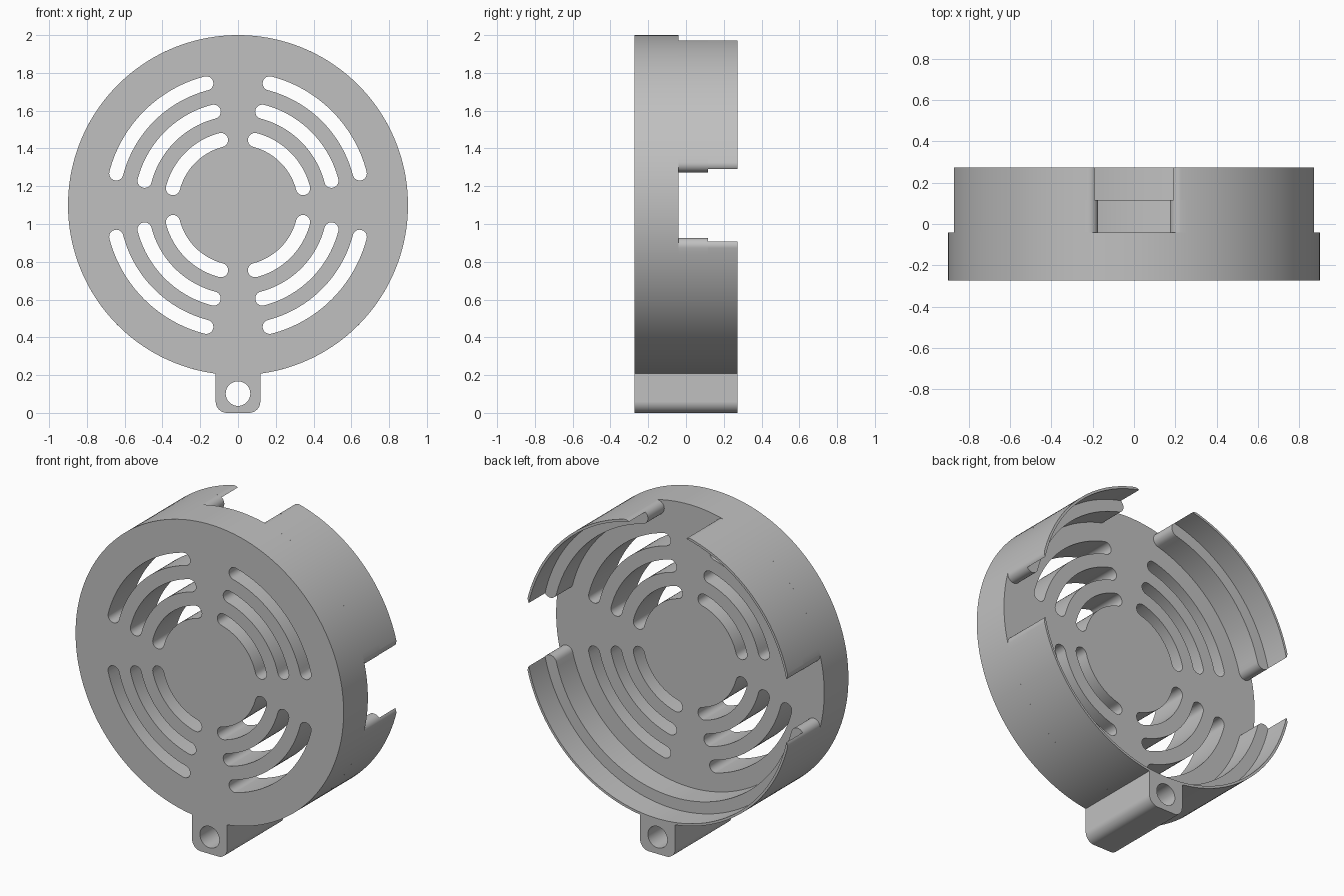
import bpy
import bmesh
from math import sin, cos, pi, radians, degrees, acos, atan2, hypot

cube = bpy.data.objects.get("Cube")
if cube:
    bpy.data.objects.remove(cube, do_unlink=True)

# Main dimensions
CENTRE_Z = 1.1
RADIUS = 0.9
FRONT, FLOOR, STEP, BACK = -0.2725, -0.04, 0.117, 0.2725
WALL_HALF = 0.0425          # half the wall thickness
RIM_INNER = 0.885           # inner radius of the thin rim
GAP = radians(14.6)         # angle from each axis to an arc's end centre

grey = bpy.data.materials.new("plain grey")
grey.use_nodes = True
colour = (0.53, 0.53, 0.53, 1)
grey.diffuse_color = colour
grey.node_tree.nodes["Principled BSDF"].inputs["Base Color"].default_value = colour


def arc(radius, start, end, cx=0, cz=0):
    steps = max(2, round(abs(degrees(end - start)) / 2))
    angles = [start + (end - start) * i / steps for i in range(steps + 1)]
    return [(cx + radius * cos(a), cz + radius * sin(a)) for a in angles]


def circle(radius, cz=0):
    return arc(radius, 0, 2 * pi, 0, cz)[:-1]


def band(middle, half, start, end, stop=pi):
    """Curved bar with round ends; a smaller stop keeps only its outer part."""
    steps = 12
    caps = []
    for angle, side in ((end, 1), (start, -1)):
        cap = []
        for i in range(1, steps + 1):
            phi = stop * i / steps
            r, t = middle + half * cos(phi), side * half * sin(phi)
            cap.append((r * cos(angle) - t * sin(angle),
                        r * sin(angle) + t * cos(angle)))
        caps.append(cap)
    # inner arc runs between the last points of both caps
    (x, z), (x2, z2) = caps[0][-1], caps[1][-1]
    first = atan2(z, x) % (2 * pi)
    last = atan2(z2, x2) % (2 * pi)
    inner = arc(hypot(x, z), first, last)[1:-1]
    return arc(middle + half, start, end) + caps[0] + inner + caps[1][::-1]


def extrude(name, outlines, y0, y1, centre_z=CENTRE_Z):
    """Fill outlines (inner ones become holes) and extrude from y0 to y1."""
    curve = bpy.data.curves.new(name, 'CURVE')
    curve.dimensions = '2D'
    curve.fill_mode = 'BOTH'
    curve.extrude = (y1 - y0) / 2
    for points in outlines:
        spline = curve.splines.new('POLY')
        spline.points.add(len(points) - 1)
        for p, (x, z) in zip(spline.points, points):
            p.co = (x, z, 0, 1)
        spline.use_cyclic_u = True
    helper = bpy.data.objects.new(name + " outline", curve)
    bpy.context.collection.objects.link(helper)
    deps = bpy.context.evaluated_depsgraph_get()
    mesh = bpy.data.meshes.new_from_object(helper.evaluated_get(deps))
    bpy.data.objects.remove(helper, do_unlink=True)

    bm = bmesh.new()
    bm.from_mesh(mesh)
    bmesh.ops.remove_doubles(bm, verts=bm.verts, dist=0.00005)
    for v in bm.verts:
        x, z, depth = v.co
        v.co = (x, (y0 + y1) / 2 - depth, z + centre_z)
    bmesh.ops.recalc_face_normals(bm, faces=bm.faces)
    bm.to_mesh(mesh)
    bm.free()

    mesh.materials.clear()
    mesh.materials.append(grey)
    obj = bpy.data.objects.new(name, mesh)
    bpy.context.collection.objects.link(obj)
    bpy.ops.object.select_all(action='DESELECT')
    obj.select_set(True)
    bpy.context.view_layer.objects.active = obj
    bpy.ops.object.shade_smooth_by_angle(angle=radians(30))
    return obj


# Round front plate with three curved vents in each quarter
vents = [band(r, 0.0375, q * pi / 2 + GAP, (q + 1) * pi / 2 - GAP)
         for r in (0.356, 0.511, 0.666) for q in range(4)]
extrude("front_plate", [circle(RADIUS)] + vents, FRONT, FLOOR)

# Walls: thick lower step and thin outer rim, open at the top and both sides
middle = RADIUS - WALL_HALF
rim_stop = acos((RIM_INNER - middle) / WALL_HALF)
for name, start, end in (("left", 0, pi / 2), ("right", pi / 2, pi),
                         ("lower", pi, 2 * pi)):
    span = (start + GAP, end - GAP)
    extrude(name + "_wall", [band(middle, WALL_HALF, *span)], FLOOR, STEP)
    extrude(name + "_rim", [band(middle, WALL_HALF, *span, rim_stop)], STEP, BACK)

# Mounting lug with rounded lower corners and a through hole
w, r = 0.118, 0.06
lug = ([(w, 0.209), (-w, 0.209)] + arc(r, pi, 1.5 * pi, r - w, r)
       + arc(r, 1.5 * pi, 2 * pi, w - r, r))
extrude("mounting_lug", [lug, circle(0.065, 0.102)], FRONT, BACK, 0)
